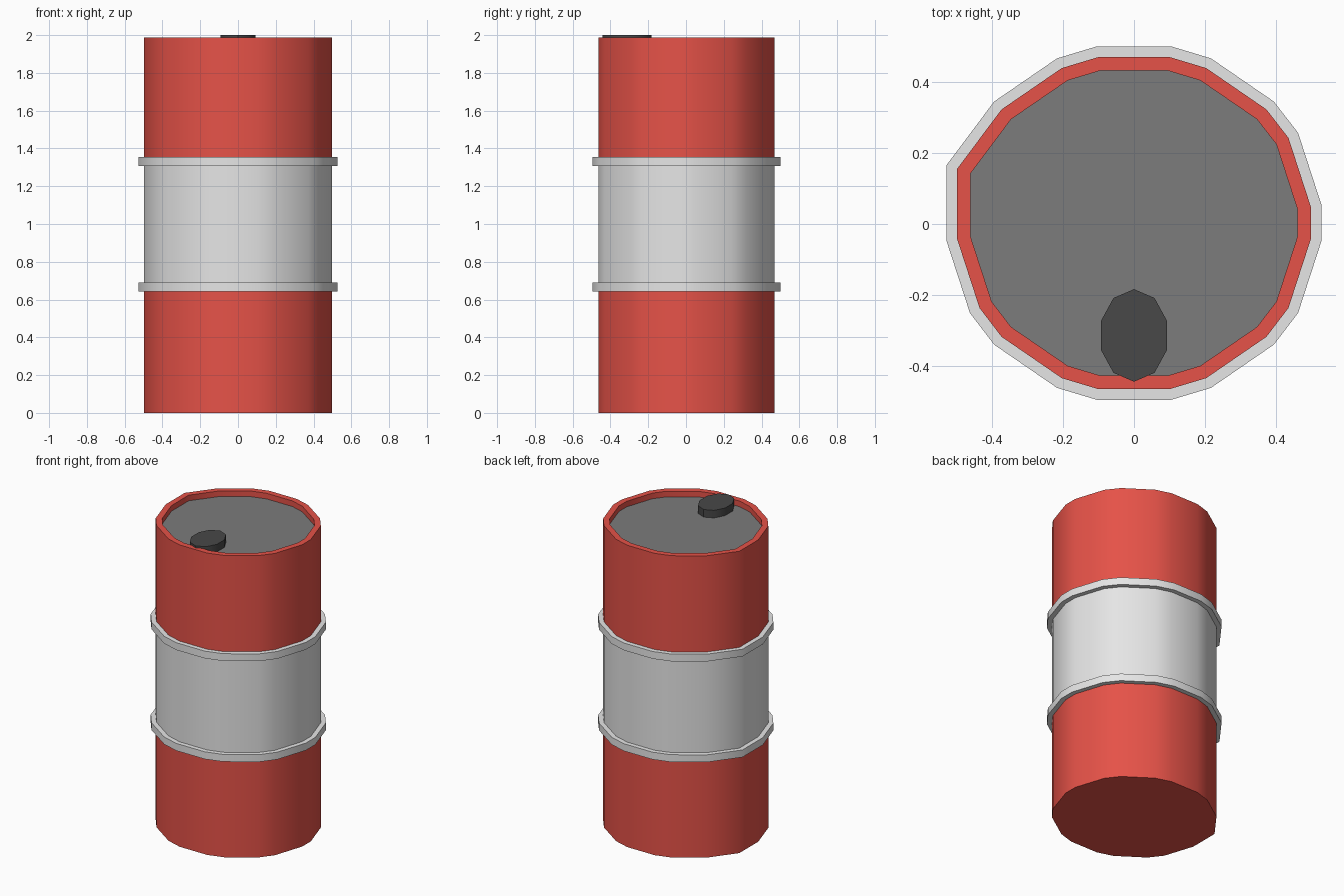
import bpy, bmesh, math
from mathutils import Vector

if "Cube" in bpy.data.objects:
    bpy.data.objects.remove(bpy.data.objects["Cube"])


def material(name, r, g, b):
    m = bpy.data.materials.new(name)
    m.diffuse_color = (r, g, b, 1)
    m.use_nodes = True
    m.node_tree.nodes["Principled BSDF"].inputs["Base Color"].default_value = m.diffuse_color
    return m


red = material("red paint", 0.79, 0.085, 0.065)
white = material("pale grey paint", 0.79, 0.79, 0.79)
grey = material("lid grey", 0.20, 0.20, 0.20)
dark = material("cap dark grey", 0.065, 0.065, 0.065)

# Slightly irregular drum cross-section, counter-clockwise
OUTLINE = [(0.497, -0.042), (0.497, 0.048), (0.434, 0.242), (0.372, 0.322),
           (0.203, 0.438), (0.10, 0.469), (-0.10, 0.469), (-0.203, 0.438),
           (-0.372, 0.322), (-0.497, 0.155), (-0.497, -0.042),
           (-0.434, -0.236), (-0.372, -0.317), (-0.203, -0.433),
           (-0.10, -0.464), (0.10, -0.464), (0.203, -0.433),
           (0.372, -0.317), (0.434, -0.236)]


def offset(points, d):
    """Move every side of the outline outward by d."""
    out = []
    n = len(points)
    for i in range(n):
        a, b, c = (Vector(points[(i + k) % n]) for k in (-1, 0, 1))
        e1, e2 = (b - a).normalized(), (c - b).normalized()
        n1, n2 = Vector((e1.y, -e1.x)), Vector((e2.y, -e2.x))
        out.append(tuple(b + (n1 + n2) * d / (1 + n1.dot(n2))))
    return out


def loft(name, sections, mats, strip_mats, cap_bottom=None, cap_top=None):
    """Skin a stack of (outline, z) sections, one material per strip."""
    bm = bmesh.new()
    rows = [[bm.verts.new((x, y, z)) for x, y in pts] for pts, z in sections]
    for lo, hi, mi in zip(rows, rows[1:], strip_mats):
        for i in range(len(lo)):
            j = (i + 1) % len(lo)
            bm.faces.new((lo[i], lo[j], hi[j], hi[i])).material_index = mi
    if cap_bottom is not None:
        bm.faces.new(rows[0][::-1]).material_index = cap_bottom
    if cap_top is not None:
        bm.faces.new(rows[-1]).material_index = cap_top
    me = bpy.data.meshes.new(name)
    bm.to_mesh(me)
    bm.free()
    ob = bpy.data.objects.new(name, me)
    bpy.context.collection.objects.link(ob)
    for m in mats:
        me.materials.append(m)
    bpy.ops.object.select_all(action='DESELECT')
    ob.select_set(True)
    bpy.context.view_layer.objects.active = ob
    bpy.ops.object.shade_smooth_by_angle(angle=math.radians(45))
    return ob


# Drum body: red, pale band, red, rim and sunken lid
inner = offset(OUTLINE, -0.038)
RINGS = (0.667, 1.33)
loft("drum_body",
     [(OUTLINE, 0), (OUTLINE, RINGS[0]), (OUTLINE, RINGS[1]),
      (OUTLINE, 1.987), (inner, 1.987), (inner, 1.95)],
     [red, white, grey], [0, 1, 0, 0, 0], cap_bottom=0, cap_top=2)

# Two raised hoops
hoop = offset(OUTLINE, 0.03)
for label, z in zip(("lower", "upper"), RINGS):
    loft(label + "_hoop",
         [(OUTLINE, z - 0.024), (hoop, z - 0.024),
          (hoop, z + 0.024), (OUTLINE, z + 0.024)],
         [white], [0, 0, 0])

# Oval ten-sided filler cap near the front
oval = [(0.098 * math.sin(-i * math.tau / 10),
         -0.313 + 0.13 * math.cos(i * math.tau / 10)) for i in range(10)]
loft("filler_cap", [(oval, 1.95), (oval, 2.0)], [dark], [0],
     cap_bottom=0, cap_top=0)
